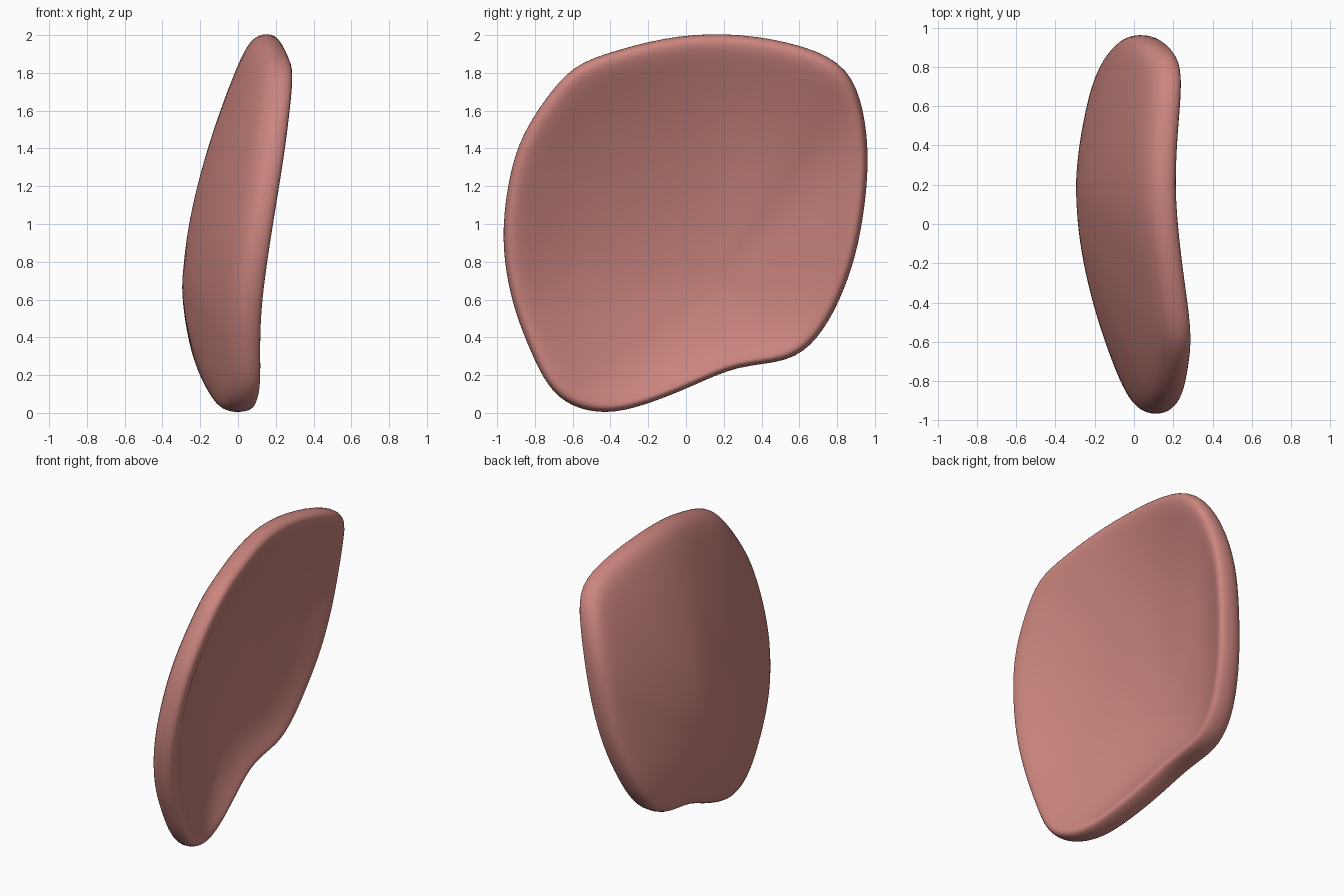
import bpy
import bmesh
from mathutils import Vector

default_cube = bpy.data.objects.get("Cube")
if default_cube:
    bpy.data.objects.remove(default_cube, do_unlink=True)

# Rim of the shell as (y, z, x), running around the edge
RIM = [
    (.2, 2, .13), (-.12, 1.97, .16), (-.37, 1.9, .195), (-.59, 1.83, .225),
    (-.74, 1.64, .205), (-.85, 1.47, .185), (-.92, 1.27, .155), (-.96, .97, .105),
    (-.94, .74, .07), (-.89, .53, .045), (-.81, .33, .04), (-.72, .14, .045),
    (-.6, .04, .025), (-.42, 0, -.01), (-.22, .045, -.05), (.04, .15, -.11),
    (.27, .26, -.15), (.54, .27, -.15), (.69, .39, -.14), (.8, .58, -.11),
    (.89, .82, -.06), (.94, 1.1, -.01), (.96, 1.38, .03), (.92, 1.66, .1),
    (.82, 1.85, .18), (.55, 1.95, .155),
]
CENTRE = Vector((-.22, .16, .7))

# Cross-section as (distance from centre, x offset from the middle surface):
# out along the convex back, round the edge, over the lip, into the dish
OUTER_CENTRE, INNER_CENTRE = -.077, .08
SECTION = [
    (.2, -.077), (.4, -.077), (.6, -.077), (.78, -.078), (.92, -.078),
    (1, -.065), (1.02, 0), (1, .08), (.95, .1), (.88, .095),
    (.75, .085), (.6, .08), (.4, .08), (.2, .08),
]


def bowl_point(rim, t, offset):
    """Point on the bowl, t of the way to the rim, shifted along x."""
    power = 1.8 - .2 * (rim - CENTRE).normalized().z
    point = CENTRE.lerp(rim, t)
    point.x = CENTRE.x + (rim.x - CENTRE.x) * t ** power + offset
    return point


# Curved shell: the cross-section swept around the rim, closed at both poles
rim = [Vector((x, y, z)) for y, z, x in RIM]
bm = bmesh.new()
rings = [[bm.verts.new(bowl_point(p, t, dx)) for p in rim] for t, dx in SECTION]
outer_pole = bm.verts.new(bowl_point(rim[0], 0, OUTER_CENTRE))
inner_pole = bm.verts.new(bowl_point(rim[0], 0, INNER_CENTRE))
for i in range(len(rim)):
    j = (i + 1) % len(rim)
    bm.faces.new((outer_pole, rings[0][j], rings[0][i]))
    bm.faces.new((inner_pole, rings[-1][i], rings[-1][j]))
    for a, b in zip(rings, rings[1:]):
        bm.faces.new((a[i], a[j], b[j], b[i]))
bmesh.ops.recalc_face_normals(bm, faces=bm.faces)
for face in bm.faces:
    face.smooth = True

mesh = bpy.data.meshes.new("curved_shell")
bm.to_mesh(mesh)
bm.free()
shell = bpy.data.objects.new("curved_shell", mesh)
bpy.context.collection.objects.link(shell)

# Soft rounded edge
subdivision = shell.modifiers.new("soft_edge", "SUBSURF")
subdivision.levels = subdivision.render_levels = 2

# Dusty red surface
material = bpy.data.materials.new("dusty_red")
material.use_nodes = True
colour = (.6, .235, .21, 1)
material.diffuse_color = colour
material.node_tree.nodes["Principled BSDF"].inputs["Base Color"].default_value = colour
mesh.materials.append(material)
